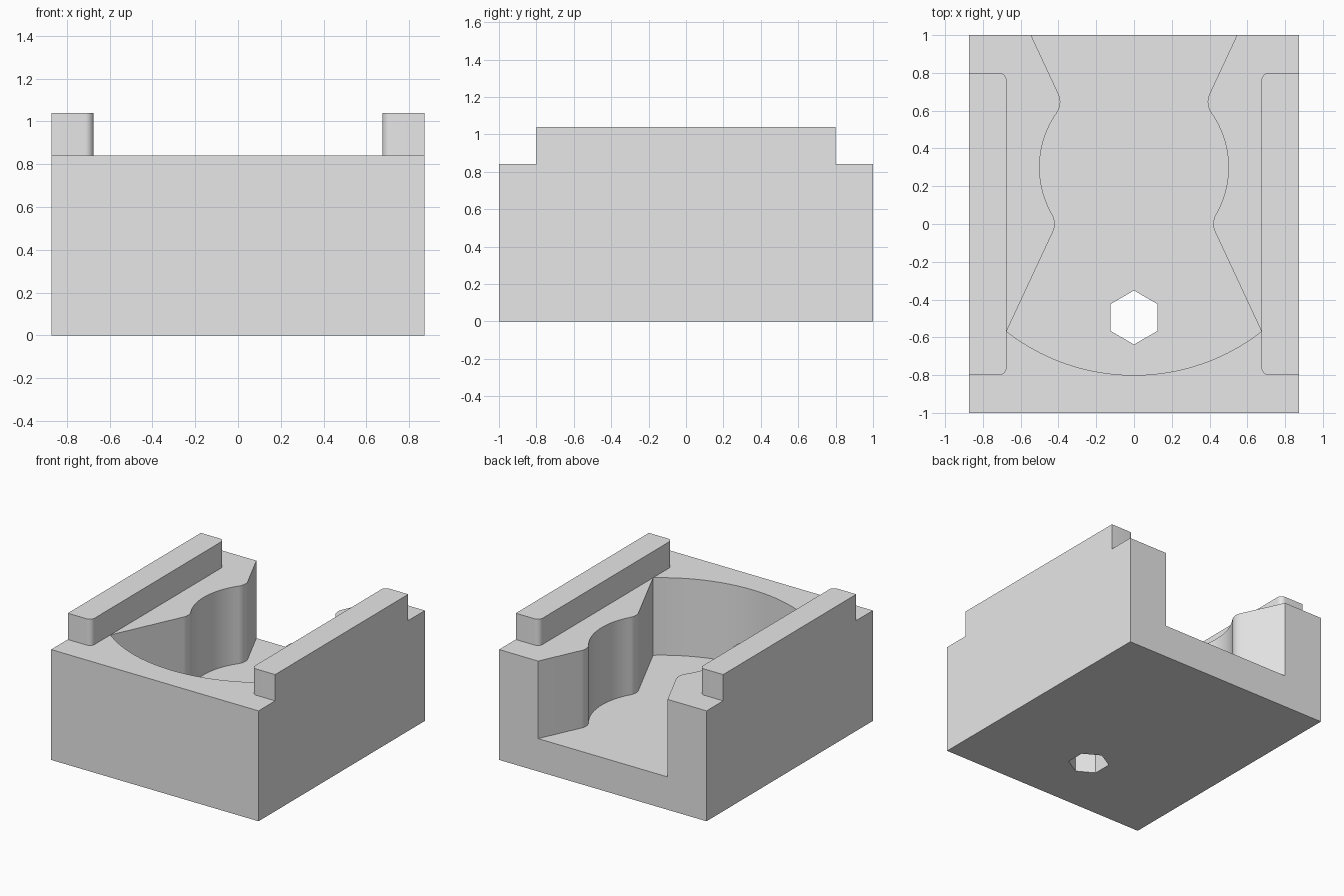
import bpy, bmesh
from math import sin, cos, radians, sqrt, pi, atan2
from mathutils import Vector

cube = bpy.data.objects.get("Cube")
if cube:
    bpy.data.objects.remove(cube, do_unlink=True)

HALF_W, TOP, FLOOR, RAIL_TOP = 0.873, 0.84, 0.25, 1.04

grey = bpy.data.materials.new("plain_grey")
grey.use_nodes = True
grey.diffuse_color = (0.8, 0.8, 0.8, 1)
grey.node_tree.nodes["Principled BSDF"].inputs["Base Color"].default_value = (0.8, 0.8, 0.8, 1)


def prism(name, outline, z0, z1):
    """Extrude a flat outline between two heights."""
    bm = bmesh.new()
    face = bm.faces.new([bm.verts.new((p[0], p[1], z0)) for p in outline])
    moved = bmesh.ops.extrude_face_region(bm, geom=[face])["geom"]
    bmesh.ops.translate(bm, vec=(0, 0, z1 - z0),
                        verts=[v for v in moved if isinstance(v, bmesh.types.BMVert)])
    bmesh.ops.recalc_face_normals(bm, faces=bm.faces)
    mesh = bpy.data.meshes.new(name)
    bm.to_mesh(mesh)
    bm.free()
    mesh.materials.append(grey)
    obj = bpy.data.objects.new(name, mesh)
    bpy.context.collection.objects.link(obj)
    return obj


def activate(obj):
    bpy.ops.object.select_all(action='DESELECT')
    obj.select_set(True)
    bpy.context.view_layer.objects.active = obj


def arc(centre, radius, start, end, steps):
    """Points along an arc, angles in radians."""
    return [Vector((centre[0] + radius * cos(start + (end - start) * i / steps),
                    centre[1] + radius * sin(start + (end - start) * i / steps)))
            for i in range(steps + 1)]


def angle(v):
    return atan2(v.y, v.x)


def cut(target, cutter):
    mod = target.modifiers.new("cut", 'BOOLEAN')
    mod.operation, mod.solver, mod.object = 'DIFFERENCE', 'EXACT', cutter
    cutter.hide_render = True
    activate(target)
    bpy.ops.object.modifier_apply(modifier=mod.name)
    bpy.data.objects.remove(cutter, do_unlink=True)


# Pocket outline: front arc, slanted sides, round waist with filleted necks
hub, waist, fillet, slant = Vector((0, 0.3)), 0.5, 0.1, radians(25)
front_arc = 1.1
corner = Vector((0.675, 0.3 - sqrt(front_arc ** 2 - 0.675 ** 2)))
mouth = Vector((0.545, 1.0))


def neck(point, side):
    """Fillet between the waist circle and a slanted wall; side is +1 for back."""
    along = Vector((sin(slant), side * cos(slant)))
    normal = Vector((cos(slant), -side * sin(slant)))
    offset = (point - hub).dot(normal) + fillet
    centre = hub + normal * offset + along * sqrt((waist + fillet) ** 2 - offset ** 2)
    wall, round_end = angle(-normal) % (2 * pi), angle(hub - centre) % (2 * pi)
    return centre, wall, round_end, along


low, low_wall, low_round, _ = neck(corner, -1)
high, high_wall, high_round, out = neck(mouth, 1)
a = angle(corner - hub)
right = arc(hub, front_arc, -pi / 2, a, 24)
right += arc(low, fillet, low_wall, low_round, 10)
right += arc(hub, waist, angle(low - hub), angle(high - hub), 24)[1:-1]
right += arc(high, fillet, high_round, high_wall, 10)
right.append(mouth + out * 0.1)
left = [Vector((-p.x, p.y)) for p in reversed(right[1:])]

# Block with pocket and hexagonal through hole
body = prism("body", [(-HALF_W, -1), (HALF_W, -1), (HALF_W, 1), (-HALF_W, 1)], 0, TOP)
cut(body, prism("pocket_cutter", right + left, FLOOR, TOP + 0.2))
hexagon = arc((0, -0.495), 0.143, pi / 2, pi / 2 + 2 * pi, 6)[:-1]
cut(body, prism("hole_cutter", hexagon, -0.1, FLOOR + 0.1))

# Side rails with rounded inner corners
r, inner, end = 0.04, 0.675, 0.8
rail = [Vector((HALF_W, -end)), Vector((HALF_W, end))]
rail += arc((inner + r, end - r), r, pi / 2, pi, 8)
rail += arc((inner + r, r - end), r, pi, 1.5 * pi, 8)
parts = [body]
for name, s in (("left_rail", 1), ("right_rail", -1)):
    parts.append(prism(name, [(s * p.x, p.y) for p in rail], TOP, RAIL_TOP))

for obj in parts:
    activate(obj)
    bpy.ops.object.shade_smooth_by_angle(angle=radians(30))
